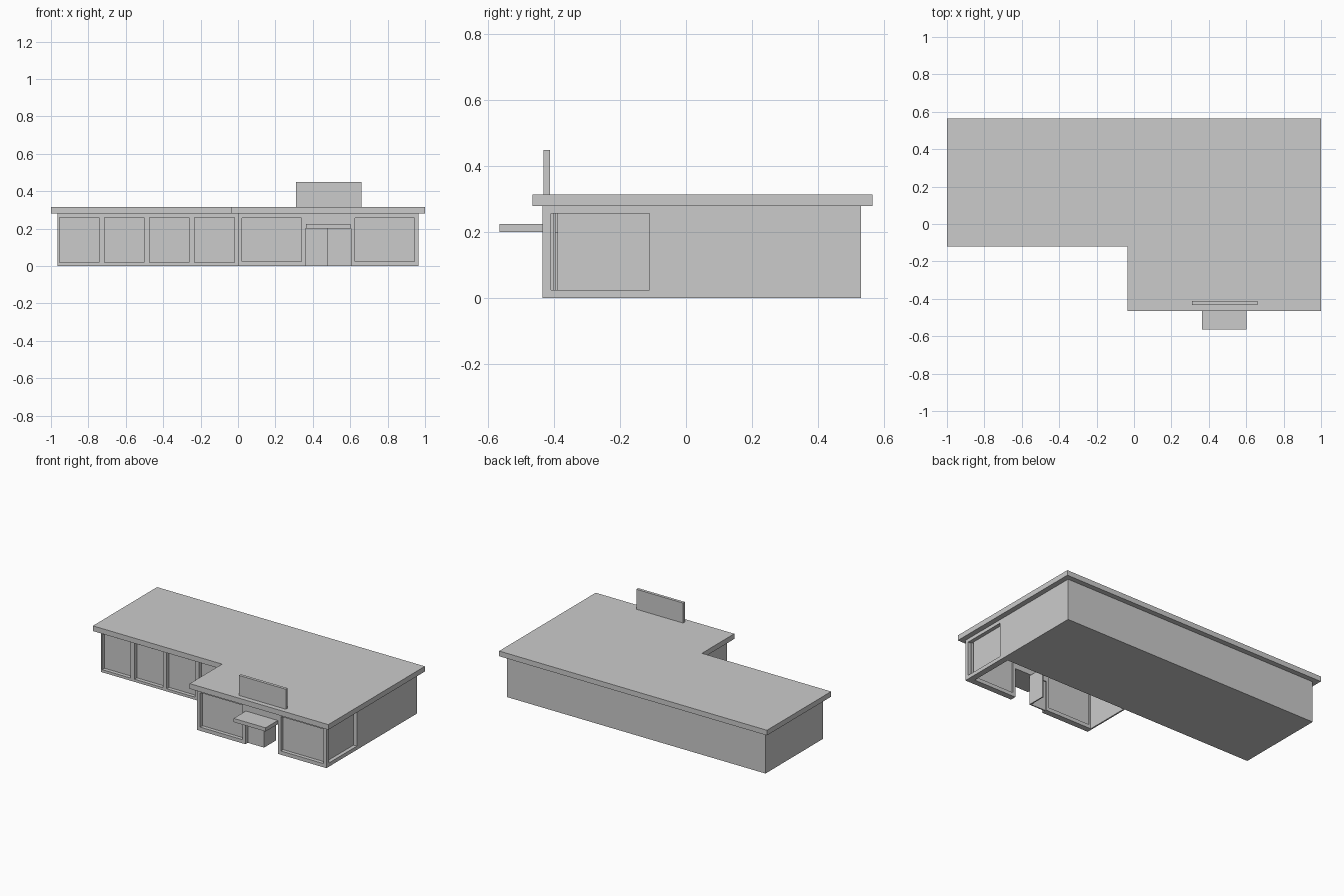
import bpy
import bmesh

if "Cube" in bpy.data.objects:
    bpy.data.objects.remove(bpy.data.objects["Cube"], do_unlink=True)

GREY = (0.6, 0.6, 0.6, 1)
mat = bpy.data.materials.new("plain grey")
mat.use_nodes = True
mat.diffuse_color = GREY
mat.node_tree.nodes["Principled BSDF"].inputs["Base Color"].default_value = GREY


def add_box(bm, x, y, z):
    """Axis-aligned box given (min, max) ranges."""
    verts = bmesh.ops.create_cube(bm, size=1)["verts"]
    for v in verts:
        for i, (lo, hi) in enumerate((x, y, z)):
            v.co[i] = lo + (v.co[i] + 0.5) * (hi - lo)


def finish(name, bm):
    mesh = bpy.data.meshes.new(name)
    bm.to_mesh(mesh)
    bm.free()
    mesh.materials.append(mat)
    ob = bpy.data.objects.new(name, mesh)
    bpy.context.collection.objects.link(ob)
    return ob


def boxes(name, *ranges):
    bm = bmesh.new()
    for r in ranges:
        add_box(bm, *r)
    return finish(name, bm)


def cut(target, name, *ranges):
    cutter = boxes(name, *ranges)
    cutter.hide_render = True
    cutter.hide_viewport = True
    cutter.display_type = 'WIRE'
    mod = target.modifiers.new(name, 'BOOLEAN')
    mod.operation = 'DIFFERENCE'
    mod.solver = 'EXACT'
    mod.object = cutter


W = 0.965                # half width of the walls
TOP = 0.28               # wall height
BACK, MID, FRONT = 0.53, -0.085, -0.435
WALL, RECESS = 0.04, 0.025

# Main hall with a row of four recessed windows
main_hall = boxes("main_hall", ((-W, W), (MID, BACK), (0, TOP)))
row = [(-0.955 + i * 0.241, -0.743 + i * 0.241) for i in range(4)]
cut(main_hall, "hall_window_cutter",
    *[(x, (MID - 0.1, MID + RECESS), (0.018, 0.26)) for x in row])

# Front wing: a shell open underneath
wing = boxes("front_wing", ((0, W), (FRONT, MID), (0, TOP)))
cut(wing, "wing_inside_cutter",
    ((0.01, W - WALL), (FRONT + WALL, MID + 0.1), (-0.1, TOP + 0.1)))

# Openings through the wing walls
front_windows = [(0.022, 0.34), (0.625, 0.943)]
height = (0.025, 0.257)
side = (-0.41, -0.11)
door = (0.36, 0.605)
cut(wing, "wing_front_cutter",
    *[(x, (FRONT - 0.1, FRONT + WALL + 0.005), height) for x in front_windows],
    (door, (FRONT - 0.1, FRONT + WALL + 0.005), (-0.1, 0.2)))
cut(wing, "wing_side_cutter", ((W - RECESS, W + 0.1), side, height))

# Panes set back in the front openings
pane_y = (FRONT + RECESS, FRONT + RECESS + 0.008)
boxes("front_panes", *[(x, pane_y, height) for x in front_windows])

# Double door: one leaf shut, one swung inwards
boxes("shut_door_leaf", ((door[0], 0.482), pane_y, (0, 0.2)))
boxes("open_door_leaf", ((0.474, 0.482), (pane_y[1], -0.285), (0, 0.2)))

# Overhanging roof slab, L-shaped
bm = bmesh.new()
outline = [(-1, 0.565), (-1, -0.12), (-0.035, -0.12),
           (-0.035, -0.465), (1, -0.465), (1, 0.565)]
face = bm.faces.new([bm.verts.new((x, y, TOP)) for x, y in outline])
top = bmesh.ops.extrude_face_region(bm, geom=[face])["geom"]
bmesh.ops.translate(bm, vec=(0, 0, 0.035),
                    verts=[g for g in top if isinstance(g, bmesh.types.BMVert)])
bmesh.ops.recalc_face_normals(bm, faces=bm.faces)
finish("roof_slab", bm)

# Sign board on the roof and canopy over the door
boxes("sign_board", ((0.31, 0.66), (-0.432, -0.412), (0.315, 0.45)))
boxes("door_canopy", ((0.363, 0.602), (-0.565, FRONT + 0.005), (0.2, 0.225)))
